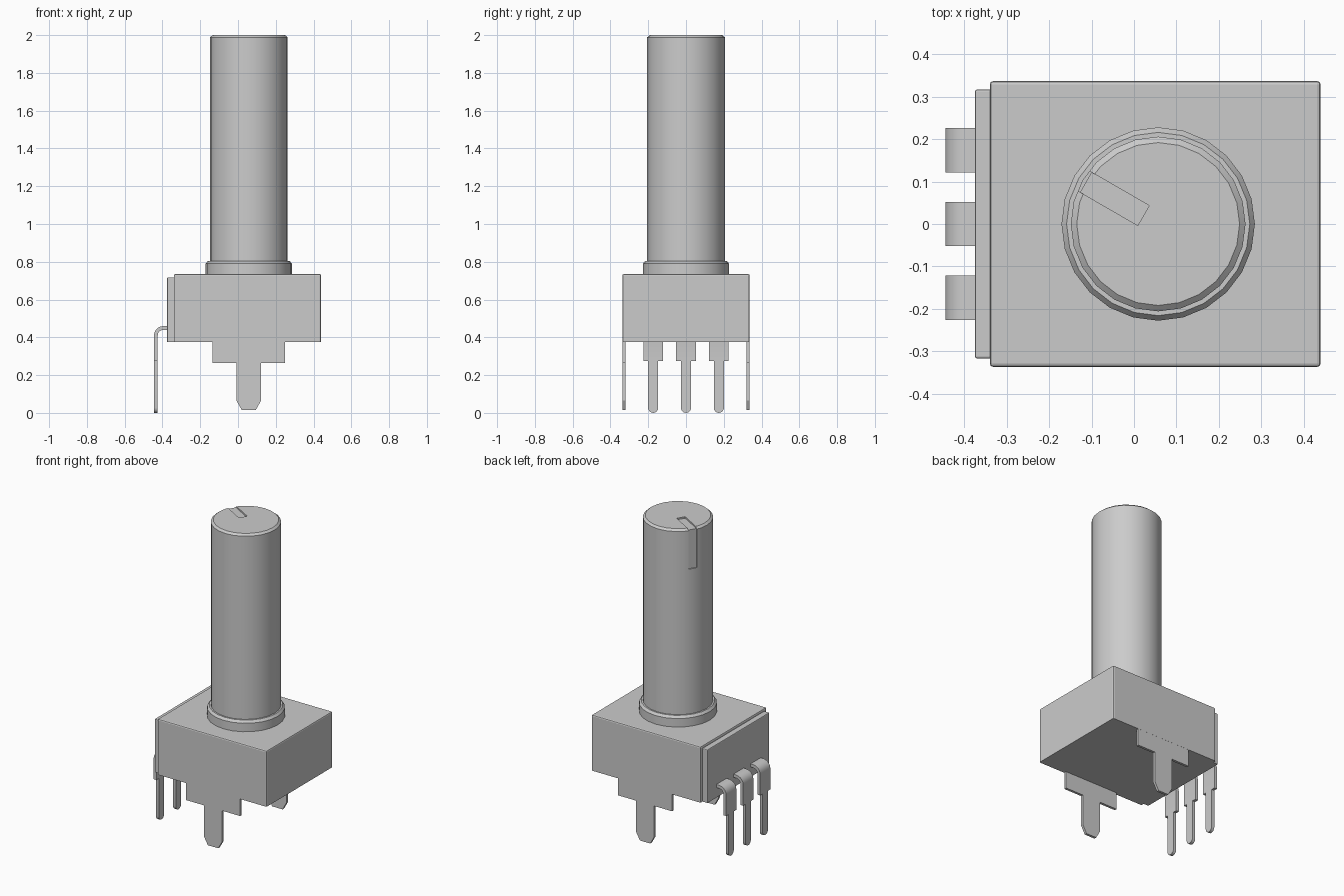
import bpy, bmesh, math
from mathutils import Matrix, Vector

cube = bpy.data.objects.get("Cube")
if cube:
    bpy.data.objects.remove(cube, do_unlink=True)

grey = bpy.data.materials.new("plain grey")
grey.use_nodes = True
COLOR = (0.6, 0.6, 0.6, 1)
grey.diffuse_color = COLOR
grey.node_tree.nodes["Principled BSDF"].inputs["Base Color"].default_value = COLOR


def finish(name, bm, smooth=False):
    bmesh.ops.recalc_face_normals(bm, faces=bm.faces[:])
    mesh = bpy.data.meshes.new(name)
    bm.to_mesh(mesh)
    bm.free()
    obj = bpy.data.objects.new(name, mesh)
    bpy.context.collection.objects.link(obj)
    mesh.materials.append(grey)
    if smooth:
        bpy.ops.object.select_all(action='DESELECT')
        obj.select_set(True)
        bpy.context.view_layer.objects.active = obj
        bpy.ops.object.shade_smooth_by_angle(angle=math.radians(32))
    return obj


def box(name, low, high, bevel):
    low, high = Vector(low), Vector(high)
    bm = bmesh.new()
    bmesh.ops.create_cube(bm, size=1)
    bmesh.ops.scale(bm, vec=high - low, verts=bm.verts[:])
    bmesh.ops.translate(bm, vec=(low + high) / 2, verts=bm.verts[:])
    # Round the top and upright edges, keep the underside sharp
    edges = [e for e in bm.edges if max(v.co.z for v in e.verts) > high.z - 1e-4]
    bmesh.ops.bevel(bm, geom=edges, offset=bevel, segments=2, profile=0.5,
                    affect='EDGES')
    return finish(name, bm)


def extrude_outline(name, points, shift, smooth=False):
    bm = bmesh.new()
    face = bm.faces.new([bm.verts.new(p) for p in points])
    out = bmesh.ops.extrude_face_region(bm, geom=[face], use_keep_orig=True)
    verts = [g for g in out["geom"] if isinstance(g, bmesh.types.BMVert)]
    bmesh.ops.translate(bm, verts=verts, vec=shift)
    return finish(name, bm, smooth)


def lathe(name, profile, sides, centre_x):
    bm = bmesh.new()
    rings = []
    for r, z in profile:
        rings.append([bm.verts.new((centre_x + r * math.cos(2 * math.pi * i / sides),
                                    r * math.sin(2 * math.pi * i / sides), z))
                      for i in range(sides)])
    for a, b in zip(rings, rings[1:]):
        for i in range(sides):
            j = (i + 1) % sides
            bm.faces.new((a[i], a[j], b[j], b[i]))
    bm.faces.new(rings[0])
    bm.faces.new(rings[-1])
    return finish(name, bm, True)


# Housing and the terminal board on its -x side
box("housing", (-0.34, -0.337, 0.375), (0.44, 0.337, 0.735), 0.008)
box("terminal_board", (-0.375, -0.317, 0.375), (-0.335, 0.317, 0.718), 0.005)

# Collar and shaft
AXIS = 0.057
lathe("collar", [(0.228, 0.73), (0.228, 0.79), (0.216, 0.805)], 24, AXIS)
shaft = lathe("shaft", [(0.206, 0.75), (0.206, 1.988), (0.192, 2.0)], 24, AXIS)

# Shallow pointer groove over the top and down the side of the shaft
turn = Matrix.Translation((AXIS, 0, 0)) @ Matrix.Rotation(math.radians(150), 4, 'Z')
outline = [(0.04, 1.99), (0.197, 1.99), (0.197, 1.74), (0.25, 1.74), (0.25, 2.05), (0.04, 2.05)]
cutter = extrude_outline("groove_cutter", [(r, -0.027, z) for r, z in outline], (0, 0.054, 0))
cutter.data.transform(turn)
cutter.hide_render = True
cutter.hide_viewport = True
cut = shaft.modifiers.new("groove", 'BOOLEAN')
cut.operation = 'DIFFERENCE'
cut.solver = 'EXACT'
cut.object = cutter

# Stepped mounting tabs at front and back
half = [(0.193, 0.376), (0.193, 0.265), (0.065, 0.265), (0.065, 0.065), (0.037, 0.015)]
tab = half + [(-x, z) for x, z in reversed(half)]
for name, side in (("front_tab", -1), ("back_tab", 1)):
    extrude_outline(name, [(AXIS + x, side * 0.3365, z) for x, z in tab],
                    (0, -side * 0.016, 0))


# Bent terminal pins: wide shoulder, narrow leg with a rounded tip
def arc(r, steps=5):
    return [(-0.395 - r * math.sin(a), 0.41 + r * math.cos(a))
            for a in (math.pi / 2 * i / steps for i in range(steps + 1))]


shoulder = ([(-0.36, 0.46)] + arc(0.05) + [(-0.445, 0.275), (-0.425, 0.275)]
            + arc(0.03)[::-1] + [(-0.36, 0.44)])
tip = [(0.027 * math.cos(a), 0.027 - 0.027 * math.sin(a))
       for a in (math.pi * i / 8 for i in range(9))]
leg = [(0.027, 0.276)] + tip + [(-0.027, 0.276)]
for name, y in (("front", -0.174), ("middle", 0), ("back", 0.174)):
    extrude_outline(name + "_pin_shoulder", [(x, y - 0.052, z) for x, z in shoulder],
                    (0, 0.104, 0), True)
    extrude_outline(name + "_pin_leg", [(-0.445, y + w, z) for w, z in leg],
                    (0.02, 0, 0), True)
